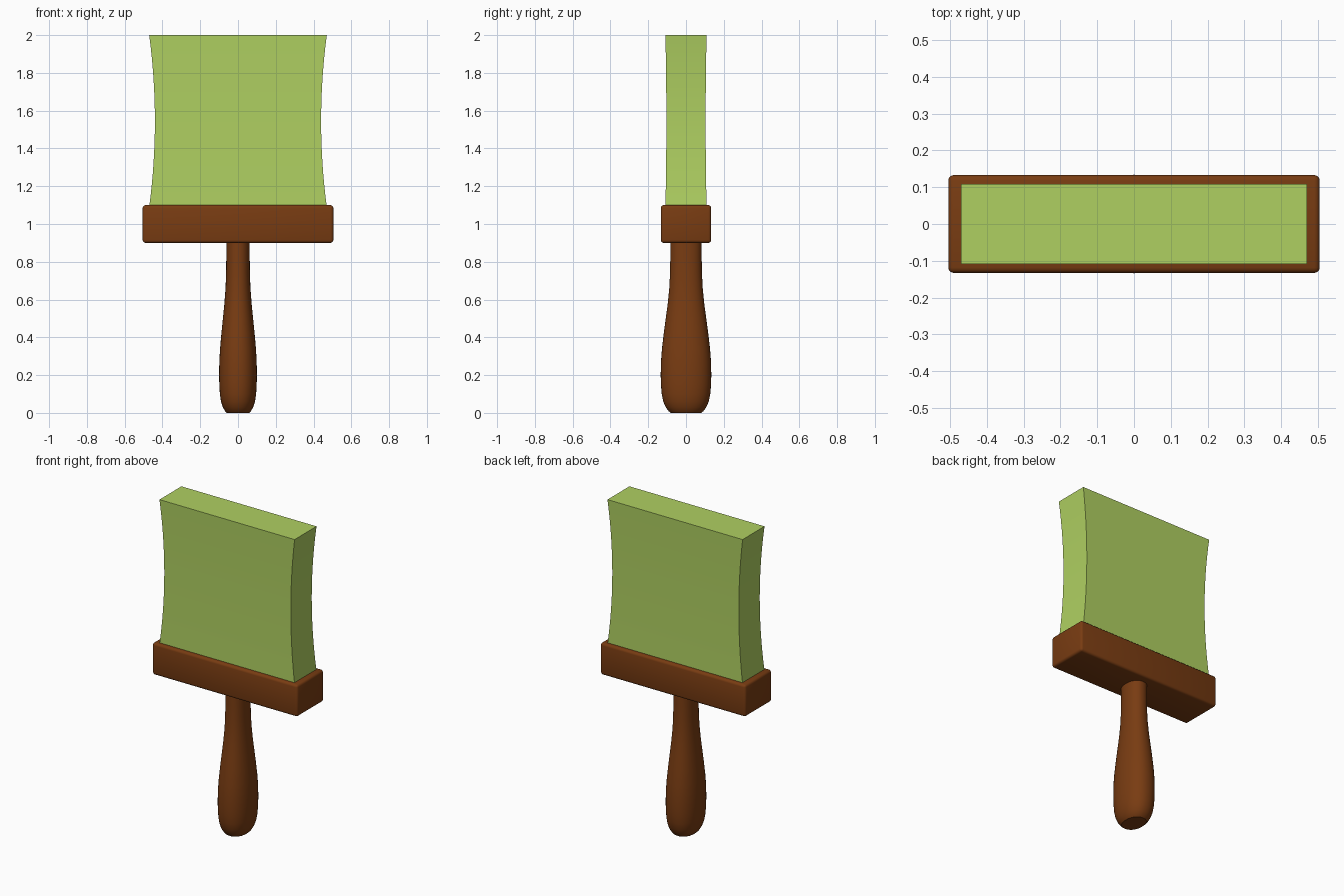
import bpy, bmesh, math

if "Cube" in bpy.data.objects:
    bpy.data.objects.remove(bpy.data.objects["Cube"])


def material(name, rgb):
    m = bpy.data.materials.new(name)
    m.diffuse_color = (*rgb, 1)
    m.use_nodes = True
    m.node_tree.nodes["Principled BSDF"].inputs["Base Color"].default_value = m.diffuse_color
    return m


def finish(name, bm, mat, angle=35):
    bmesh.ops.recalc_face_normals(bm, faces=bm.faces)
    mesh = bpy.data.meshes.new(name)
    bm.to_mesh(mesh)
    bm.free()
    obj = bpy.data.objects.new(name, mesh)
    bpy.context.collection.objects.link(obj)
    mesh.materials.append(mat)
    bpy.ops.object.select_all(action='DESELECT')
    obj.select_set(True)
    bpy.context.view_layer.objects.active = obj
    bpy.ops.object.shade_smooth_by_angle(angle=math.radians(angle))
    return obj


def loft(name, rings, mat, angle=35):
    bm = bmesh.new()
    loops = [[bm.verts.new(p) for p in ring] for ring in rings]
    n = len(loops[0])
    for a, b in zip(loops, loops[1:]):
        for i in range(n):
            j = (i + 1) % n
            bm.faces.new((a[i], a[j], b[j], b[i]))
    bm.faces.new(loops[0][::-1])
    bm.faces.new(loops[-1])
    return finish(name, bm, mat, angle)


def rounded_ring(rx, ry, z, sides=40, power=2.2):
    def c(v):
        return math.copysign(abs(v) ** (2 / power), v)
    angles = [2 * math.pi * i / sides for i in range(sides)]
    return [(rx * c(math.cos(a)), ry * c(math.sin(a)), z) for a in angles]


wood = material("wood", (0.19, 0.045, 0.006))
green = material("bristle_green", (0.43, 0.63, 0.12))

# Handle: swelling grip with an oval section (z, half width)
profile = [(0, 0.06), (0.008, 0.068), (0.03, 0.08), (0.06, 0.09), (0.1, 0.096),
           (0.15, 0.099), (0.2, 0.1), (0.27, 0.099), (0.34, 0.095), (0.42, 0.088),
           (0.5, 0.08), (0.58, 0.072), (0.66, 0.066), (0.74, 0.063), (0.82, 0.062),
           (0.91, 0.062)]
loft("handle", [rounded_ring(w, w * 1.34, z) for z, w in profile], wood)

# Head block: box with softened edges
bm = bmesh.new()
bmesh.ops.create_cube(bm, size=1)
for v in bm.verts:
    v.co = (v.co.x * 1.01, v.co.y * 0.266, 1.0 + v.co.z * 0.2)
bmesh.ops.bevel(bm, geom=bm.edges[:], offset=0.015, segments=3,
                profile=0.5, affect='EDGES')
finish("head_block", bm, wood, 40)

# Bristles: rectangular block pinched at mid height
rings = []
for i in range(17):
    t = i / 16
    pinch = 4 * t * (1 - t)
    x, y, z = 0.47 - 0.03 * pinch, 0.109 - 0.005 * pinch, 1.09 + 0.91 * t
    rings.append([(-x, -y, z), (x, -y, z), (x, y, z), (-x, y, z)])
loft("bristles", rings, green)
